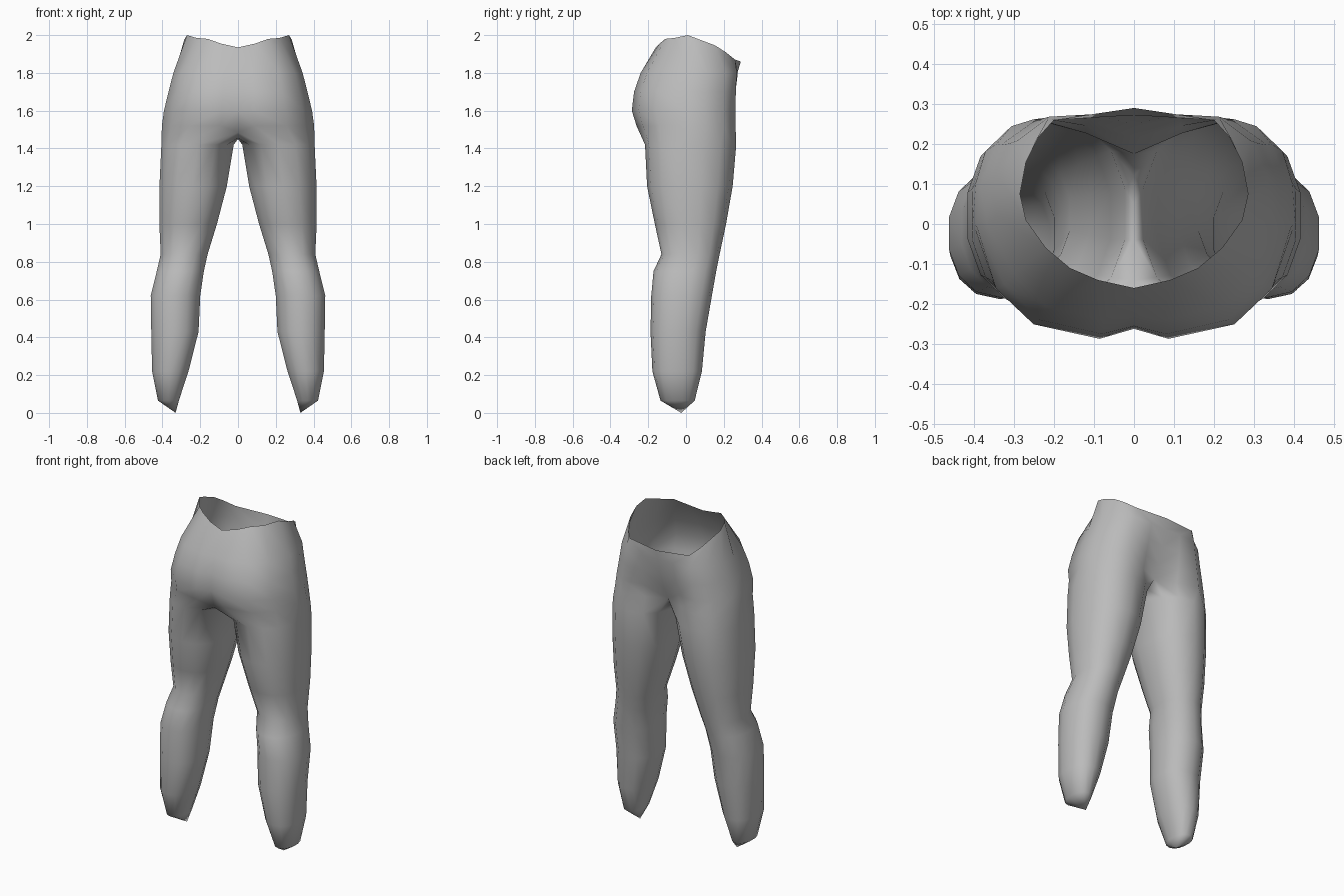
import bpy, bmesh, math

if "Cube" in bpy.data.objects:
    bpy.data.objects.remove(bpy.data.objects["Cube"])

# Colour
grey = bpy.data.materials.new("plain grey")
grey.diffuse_color = (0.5, 0.5, 0.5, 1)
grey.use_nodes = True
grey.node_tree.nodes["Principled BSDF"].inputs["Base Color"].default_value = grey.diffuse_color

# Open waist edge, from the -y centre round the hip to the +y centre
WAIST = [(0, -.16, 1.935), (.09, -.14, 1.955), (.16, -.11, 1.98), (.22, -.06, 1.985),
         (.27, .01, 2.0), (.285, .075, 1.975), (.27, .155, 1.945), (.245, .21, 1.91),
         (.2, .26, 1.87), (0, .29, 1.86)]

# Half outline of the hips: x fraction and y fraction
HIP = [(0, -1), (.22, -1), (.64, -.87), (.88, -.55), (1, 0),
       (.98, .38), (.85, .74), (.62, .97), (.3, .9), (0, 1)]
# Hip rings: z, half width, min y, max y, y at the cleft, y at the belly centre
HIPS = [(1.80, .342, -.24, .276, -.228, .272),
        (1.70, .368, -.275, .272, -.255, .25),
        (1.60, .392, -.287, .27, -.262, .215),
        (1.52, .403, -.262, .27, -.23, .175)]
# Crotch seam between the legs: y, z
SEAM = [(.12, 1.475), (.05, 1.455), (-.04, 1.45), (-.14, 1.455)]

# Leg rings: z, inner x, outer x, min y, max y
LEGS = [(1.42, .018, .41, -.217, .266),
        (1.20, .055, .42, -.206, .247),
        (1.00, .108, .42, -.165, .212),
        (.84, .158, .412, -.13, .178),
        (.75, .178, .433, -.172, .16),
        (.62, .197, .465, -.184, .137),
        (.43, .206, .462, -.188, .104),
        (.22, .26, .457, -.178, .084),
        (.065, .312, .425, -.135, .046)]
N = 14

bm = bmesh.new()


def ring(points):
    return [bm.verts.new(p) for p in points]


def bridge(a, b, closed=False):
    for i in range(len(a) if closed else len(a) - 1):
        j = (i + 1) % len(a)
        bm.faces.new((a[i], b[i], b[j], a[j]))


# Hips
upper = ring(WAIST)
for z, w, y0, y1, cleft, belly in HIPS:
    mid, half = (y0 + y1) / 2, (y1 - y0) / 2
    pts = [[w * fx, mid + half * fy, z] for fx, fy in HIP]
    pts[0][1], pts[9][1] = cleft, belly
    pts[8][1] = belly * .45 + y1 * .55
    if z < 1.55:
        pts[0][2] = 1.485
    lower = ring(pts)
    bridge(upper, lower)
    upper = lower

# Leg, hung from the hip ring and the crotch seam
upper = upper + ring([(0, y, z) for y, z in SEAM])
for z, x0, x1, y0, y1 in LEGS:
    pts = []
    for i in range(N):
        t = math.tau * (i - 1) / N
        s, c = math.sin(t), math.cos(t)
        sx = math.copysign(abs(s) ** .9, s)
        cy = math.copysign(abs(c) ** .9, c)
        pts.append(((x0 + x1) / 2 + (x1 - x0) / 2 * sx,
                    (y0 + y1) / 2 - (y1 - y0) / 2 * cy, z))
    lower = ring(pts)
    bridge(upper, lower, True)
    upper = lower

# Pointed closed end of the leg
tip = bm.verts.new((.33, -.025, 0))
for i in range(N):
    bm.faces.new((upper[i], tip, upper[(i + 1) % N]))

# Other half
geom = bm.verts[:] + bm.edges[:] + bm.faces[:]
bmesh.ops.mirror(bm, geom=geom, axis='X', merge_dist=.001)
bmesh.ops.remove_doubles(bm, verts=bm.verts[:], dist=.001)
bmesh.ops.recalc_face_normals(bm, faces=bm.faces[:])
for f in bm.faces:
    f.smooth = True

mesh = bpy.data.meshes.new("hips_and_legs")
bm.to_mesh(mesh)
bm.free()
mesh.materials.append(grey)
body = bpy.data.objects.new("hips_and_legs", mesh)
bpy.context.collection.objects.link(body)
